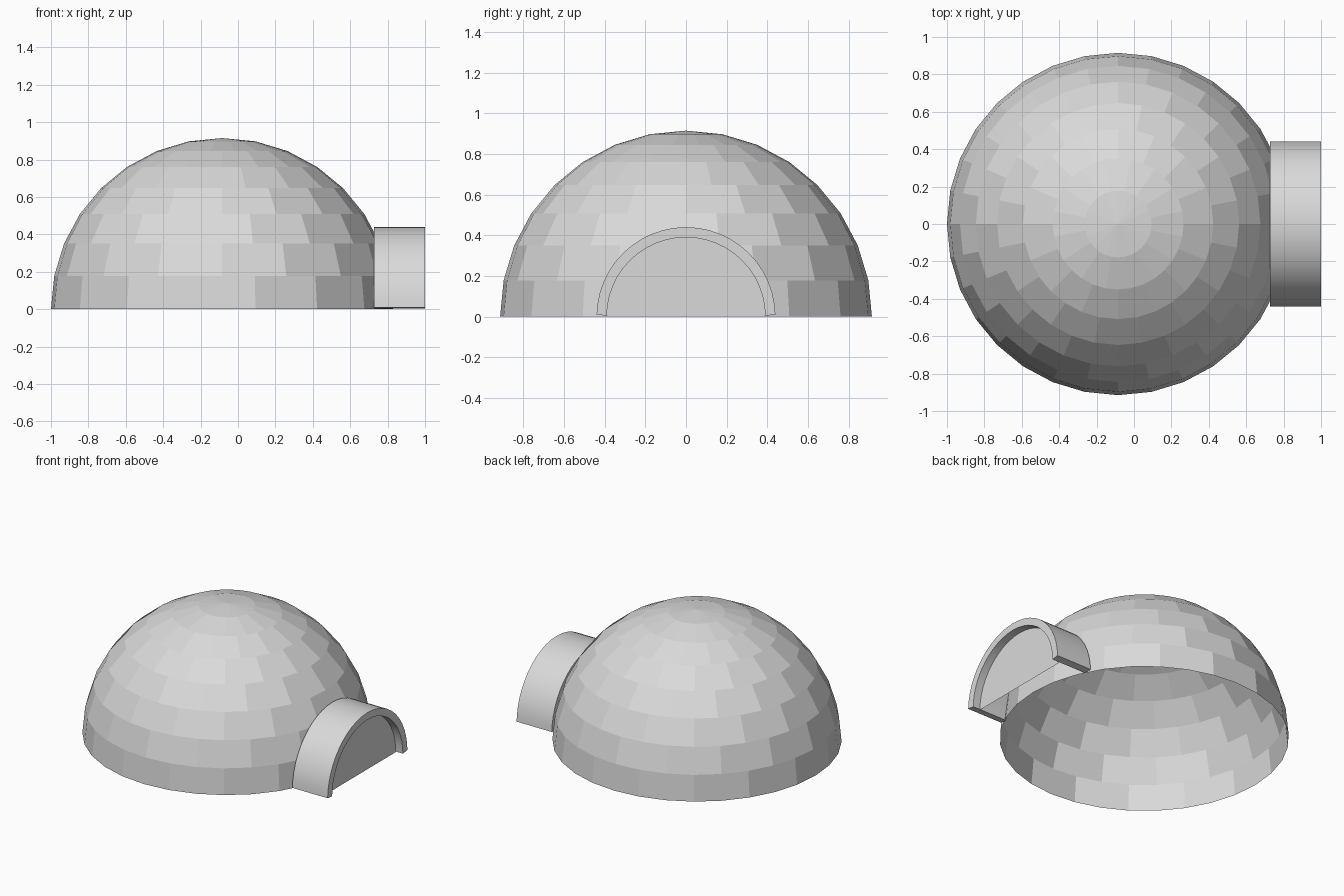
import bpy
import bmesh
from math import sin, cos, pi

cube = bpy.data.objects.get("Cube")
if cube:
    bpy.data.objects.remove(cube, do_unlink=True)

RADIUS = 0.915
CENTRE_X = -0.085
SEGMENTS = 32
COURSES = 8
ARCH_STEPS = 24
ARCH_BACK, ARCH_FRONT = 0.728, 1.0
OUTER, INNER = 0.44, 0.39

# Single pale grey for all parts
grey = bpy.data.materials.new("pale_grey")
grey.use_nodes = True
colour = (0.7, 0.7, 0.7, 1)
grey.diffuse_color = colour
grey.node_tree.nodes["Principled BSDF"].inputs["Base Color"].default_value = colour


def finish(bm, name, smooth=False):
    mesh = bpy.data.meshes.new(name)
    bm.to_mesh(mesh)
    bm.free()
    mesh.materials.append(grey)
    obj = bpy.data.objects.new(name, mesh)
    bpy.context.collection.objects.link(obj)
    if smooth:
        bpy.ops.object.select_all(action='DESELECT')
        obj.select_set(True)
        bpy.context.view_layer.objects.active = obj
        bpy.ops.object.shade_smooth_by_angle()
    return obj


# Dome: staggered courses of blocks, each block two segments wide
bm = bmesh.new()
rings = []
for course in range(COURSES):
    lift = course * pi / 2 / COURSES
    r, z = RADIUS * cos(lift), RADIUS * sin(lift)
    rings.append([bm.verts.new((CENTRE_X + r * cos(2 * pi * i / SEGMENTS),
                                r * sin(2 * pi * i / SEGMENTS), z))
                  for i in range(SEGMENTS)])
apex = bm.verts.new((CENTRE_X, 0, RADIUS))
for course, low in enumerate(rings):
    first_joint = 1 - course % 2
    for i in range(first_joint, SEGMENTS, 2):
        span = [(i + k) % SEGMENTS for k in range(3)]
        bottom = [low[k] for k in span]
        if course + 1 < COURSES:
            high = rings[course + 1]
            bm.faces.new(bottom + [high[k] for k in reversed(span)])
        else:
            bm.faces.new(bottom + [apex])
finish(bm, "dome")


def arc(bm, x, radius, foot=0.0):
    points = []
    for i in range(ARCH_STEPS + 1):
        a = pi * i / ARCH_STEPS
        points.append(bm.verts.new((x, radius * cos(a), max(radius * sin(a), foot))))
    return points


# Entrance arch: a half tube with thick walls
bm = bmesh.new()
loops = [arc(bm, ARCH_BACK, OUTER, 0.01), arc(bm, ARCH_FRONT, OUTER, 0.01),
         arc(bm, ARCH_FRONT, INNER, 0.004), arc(bm, ARCH_BACK, INNER, 0.004)]
for a, b in zip(loops, loops[1:] + loops[:1]):
    for i in range(ARCH_STEPS):
        bm.faces.new((a[i], b[i], b[i + 1], a[i + 1]))
for end in (0, -1):
    bm.faces.new([loop[end] for loop in loops])
bmesh.ops.recalc_face_normals(bm, faces=bm.faces)
finish(bm, "entrance_arch", smooth=True)

# Door panel set just inside the arch mouth
bm = bmesh.new()
bm.faces.new(arc(bm, ARCH_FRONT - 0.055, INNER))
finish(bm, "door_panel")
